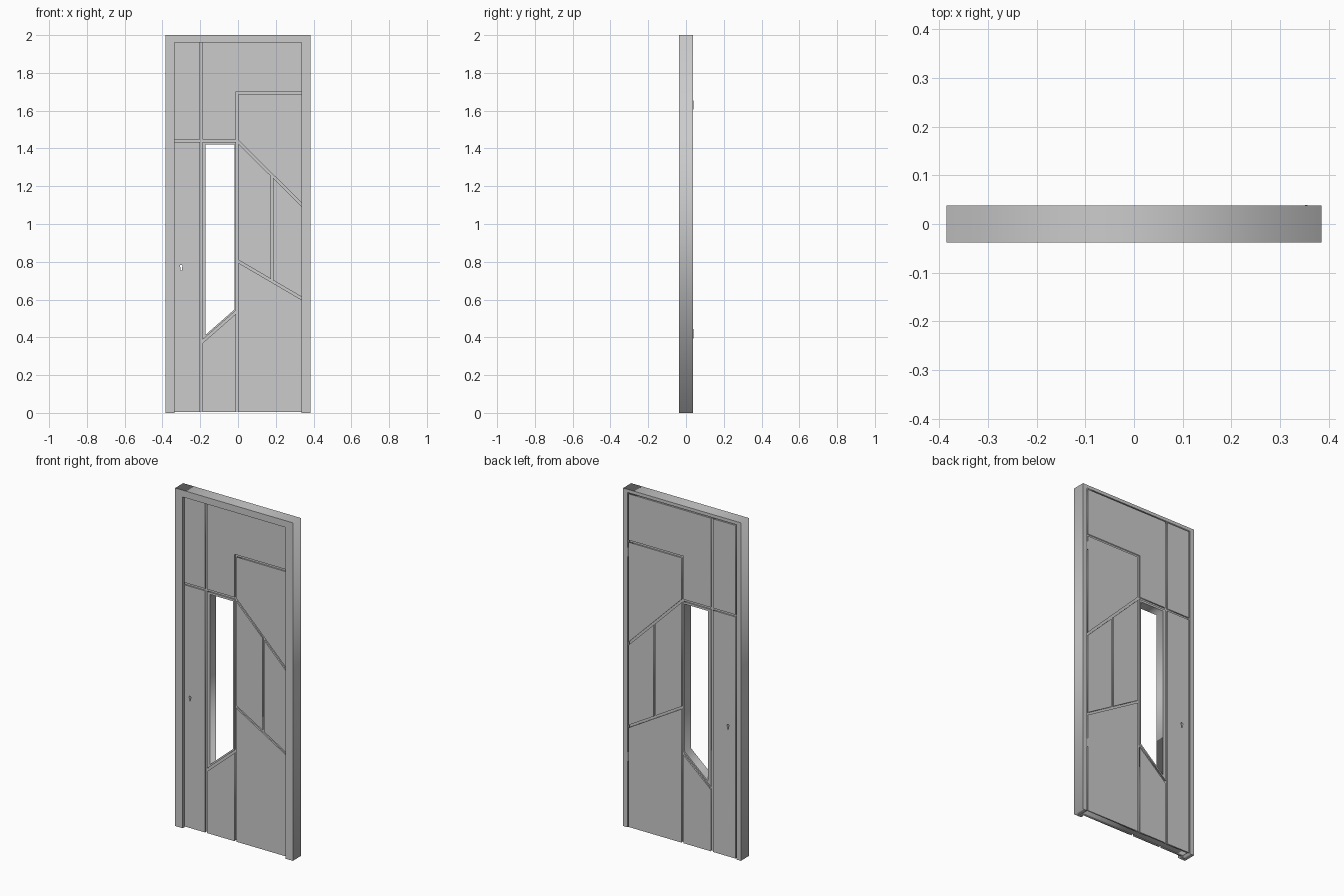
import bpy, bmesh, math
from mathutils import Vector, Matrix

if "Cube" in bpy.data.objects:
    bpy.data.objects.remove(bpy.data.objects["Cube"])

def prism(name, loops, y0, y1):
    """Extrude flat x-z outlines (inner outlines become holes) from y0 to y1."""
    cu = bpy.data.curves.new(name, 'CURVE')
    cu.dimensions = '2D'
    cu.fill_mode = 'BOTH'
    cu.extrude = (y1 - y0) / 2
    for pts in loops:
        s = cu.splines.new('POLY')
        s.points.add(len(pts) - 1)
        for p, (x, z) in zip(s.points, pts):
            p.co = (x, z, 0, 1)
        s.use_cyclic_u = True
    tmp = bpy.data.objects.new(name + "_outline", cu)
    bpy.context.collection.objects.link(tmp)
    dg = bpy.context.evaluated_depsgraph_get()
    me = bpy.data.meshes.new_from_object(tmp.evaluated_get(dg))
    bpy.data.objects.remove(tmp)
    me.transform(Matrix.Translation((0, (y0 + y1) / 2, 0)) @ Matrix.Rotation(math.pi / 2, 4, 'X'))
    bm = bmesh.new()
    bm.from_mesh(me)
    bmesh.ops.remove_doubles(bm, verts=bm.verts, dist=1e-5)
    bmesh.ops.recalc_face_normals(bm, faces=bm.faces)
    bm.to_mesh(me)
    bm.free()
    me.name = name
    ob = bpy.data.objects.new(name, me)
    bpy.context.collection.objects.link(ob)
    return ob

def inset(pts, d):
    """Shrink a counter-clockwise outline by d."""
    out = []
    for i, p in enumerate(pts):
        p, a, b = Vector(p), Vector(pts[i - 1]), Vector(pts[(i + 1) % len(pts)])
        u, v = (p - a).normalized(), (b - p).normalized()
        n1, n2 = Vector((-u.y, u.x)), Vector((-v.y, v.x))
        out.append(tuple(p + (n1 + n2) * d / (1 + n1.dot(n2))))
    return out

def rect(x0, z0, x1, z1):
    return [(x0, z0), (x1, z0), (x1, z1), (x0, z1)]

def arch(x, top):
    """Frame outline: door surround open at the bottom."""
    return [(-.385, 0), (-x, 0), (-x, top), (x, top), (x, 0), (.385, 0), (.385, 2), (-.385, 2)]

# Surround: front stop and wider rebate behind it
Y0, YS, Y1 = -.0375, -.0195, .0375
prism("frame_stop", [arch(.336, 1.96)], Y0, YS)
prism("frame_rebate", [arch(.357, 1.981)], YS, Y1)

# Panel layout on groove centre lines
G = .0065
DEPTH = .008
L, R, B, T = -.35 - G, .35 + G, .004 - G, 1.975 + G
a, b, c, m = -.195, -.003, .18, 1.44
hi = lambda x: m - .994 * (x - b)
lo = lambda x: .805 - .585 * (x - b)
window = [(-.171, .414), (-.018, .548), (-.018, 1.421), (-.171, 1.421)]
keyhole = [(-.301 + .007 * math.cos(t), .777 + .007 * math.sin(t))
           for t in [math.radians(-60 + 30 * i) for i in range(11)]]
keyhole += [(-.305, .755), (-.297, .755)]

panels = {
    "panel_top_left": [rect(L, m, a, T)],
    "panel_top": [[(a, m), (b, m), (b, 1.695), (R, 1.695), (R, T), (a, T)]],
    "panel_lock_side": [rect(L, B, a, m), keyhole],
    "window_border": [[(a, .372), (b, .54), (b, m), (a, m)], window],
    "panel_under_window": [[(a, B), (b, B), (b, .54), (a, .372)]],
    "panel_upper_right": [[(b, m), (R, hi(R)), (R, 1.695), (b, 1.695)]],
    "panel_middle_inner": [[(b, lo(b)), (c, lo(c)), (c, hi(c)), (b, m)]],
    "panel_middle_outer": [[(c, lo(c)), (R, lo(R)), (R, hi(R)), (c, hi(c))]],
    "panel_lower_right": [[(b, B), (R, B), (R, lo(R)), (b, lo(b))]],
}
for name, (outline, *holes) in panels.items():
    loops = [inset(outline, G)] + holes
    prism(name + "_front", loops, YS, YS + DEPTH)
    prism(name + "_back", loops, Y1 - DEPTH, Y1)

# Leaf core between the panels
prism("leaf_core", [rect(-.35, .008, .35, 1.975), window, keyhole], YS + DEPTH, Y1 - DEPTH)

# Hinge barrels in the gap on the back
for i, z in enumerate((.42, 1.63)):
    bpy.ops.mesh.primitive_cylinder_add(vertices=12, radius=.004, depth=.05, location=(.3535, .0355, z))
    bpy.context.object.name = f"hinge_{i + 1}"
